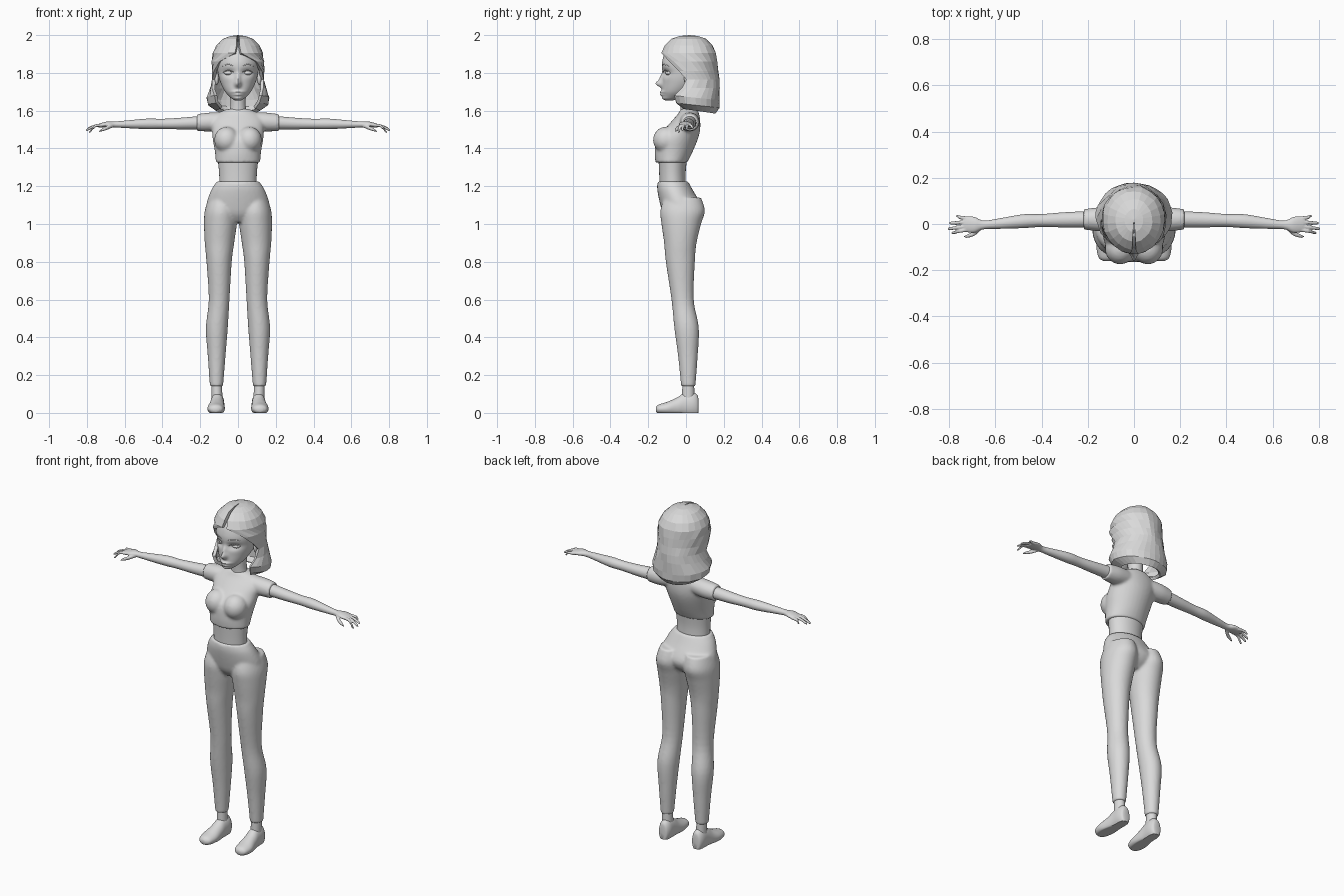
import bpy, bmesh, math, random
from mathutils import Vector

random.seed(4)
old = bpy.data.objects.get("Cube")
if old:
    bpy.data.objects.remove(old, do_unlink=True)

GREY = (0.7, 0.7, 0.7, 1)
clay = bpy.data.materials.new("plain_grey")
clay.use_nodes = True
clay.diffuse_color = GREY
clay.node_tree.nodes["Principled BSDF"].inputs["Base Color"].default_value = GREY


def finish(name, bm, smooth=True):
    """Turn a bmesh into a named object with the shared material."""
    bmesh.ops.recalc_face_normals(bm, faces=bm.faces)
    mesh = bpy.data.meshes.new(name)
    bm.to_mesh(mesh)
    bm.free()
    mesh.materials.append(clay)
    obj = bpy.data.objects.new(name, mesh)
    bpy.context.collection.objects.link(obj)
    if smooth:
        bpy.ops.object.select_all(action="DESELECT")
        obj.select_set(True)
        bpy.context.view_layer.objects.active = obj
        bpy.ops.object.shade_smooth_by_angle(angle=math.radians(50))
    return obj


def spline(rows, steps):
    """Catmull-Rom interpolation through rows of equal length."""
    pts = [Vector(r) for r in rows]
    out = []
    for i in range(len(pts) - 1):
        p0, p1, p2 = pts[max(i - 1, 0)], pts[i], pts[i + 1]
        p3 = pts[min(i + 2, len(pts) - 1)]
        for k in range(steps):
            t = k / steps
            out.append(p1 + (p2 - p0) * t / 2
                       + (p0 - p1 * 2.5 + p2 * 2 - p3 / 2) * t * t
                       + ((p1 - p2) * 3 + p3 - p0) * t ** 3 / 2)
    return out + [pts[-1]]


def loft(bm, rows, axis="z", sides=32, steps=5, flip=1):
    """Elliptical rings: position on axis, two centre values, two radii."""
    previous = None
    for t, a, b, ra, rb in spline(rows, steps):
        ring = []
        for i in range(sides):
            ang = math.tau * i / sides
            u, v = a + ra * math.cos(ang), b + rb * math.sin(ang)
            co = {"z": (u, v, t), "x": (t, u, v), "y": (u, t, v)}[axis]
            ring.append(bm.verts.new((co[0] * flip, co[1], co[2])))
        if previous:
            for i in range(sides):
                j = (i + 1) % sides
                bm.faces.new((previous[i], previous[j], ring[j], ring[i]))
        else:
            bm.faces.new(ring[::-1])
        previous = ring
    bm.faces.new(previous)


def ball(bm, centre, radii):
    made = bmesh.ops.create_uvsphere(bm, u_segments=24, v_segments=16, radius=1)
    for v in made["verts"]:
        v.co = Vector(centre) + Vector(c * r for c, r in zip(v.co, radii))


def blend(obj, size, rounds):
    """Fuse overlapping volumes into one soft skin."""
    mod = obj.modifiers.new("fuse", "REMESH")
    mod.mode, mod.voxel_size, mod.use_smooth_shade = "VOXEL", size, True
    mod = obj.modifiers.new("soften", "SMOOTH")
    mod.factor, mod.iterations = 0.5, rounds


SIDES = (("left", 1), ("right", -1))

# Cropped shirt with bust and sleeves
bm = bmesh.new()
loft(bm, [(1.325, 0, -.078, .118, .084), (1.38, 0, -.066, .122, .1),
          (1.45, 0, -.047, .134, .11), (1.5, 0, -.02, .138, .095),
          (1.55, 0, .002, .14, .073), (1.585, 0, .014, .11, .055),
          (1.608, 0, .016, .06, .045)])
for _, s in SIDES:
    ball(bm, (s * .06, -.105, 1.445), (.066, .07, .07))
    loft(bm, [(.07, .015, 1.545, .05, .048), (.15, .02, 1.54, .052, .05),
              (.218, .02, 1.537, .044, .045)], "x", flip=s)
blend(finish("shirt", bm), .008, 5)

# Trousers: hips and two legs
bm = bmesh.new()
loft(bm, [(1.225, 0, -.07, .112, .081), (1.18, 0, -.058, .142, .094),
          (1.1, 0, -.028, .168, .108), (1.05, 0, -.025, .15, .095),
          (1.01, 0, -.03, .07, .06)])
for _, s in SIDES:
    loft(bm, [(1.14, .085, -.018, .07, .098), (1.07, .09, -.018, .086, .118),
              (1, .093, -.025, .087, .105), (.9, .098, -.03, .078, .086),
              (.8, .1, -.03, .067, .077), (.6, .1, -.018, .055, .059),
              (.45, .112, .003, .058, .065), (.3, .113, .01, .047, .052),
              (.14, .114, .012, .035, .038)], flip=s)
blend(finish("trousers", bm), .008, 5)

# Bare midriff and neck
bm = bmesh.new()
loft(bm, [(1.19, 0, -.07, .098, .07), (1.27, 0, -.072, .1, .07),
          (1.35, 0, -.07, .108, .076)])
finish("midriff", bm)
bm = bmesh.new()
loft(bm, [(1.56, 0, .015, .06, .045), (1.62, 0, .012, .041, .041),
          (1.74, 0, .008, .045, .045)])
finish("neck", bm)

# Arms, hands, ankles and shoes
FINGERS = [(.024, .77, .034, 1.505), (.009, .8, .004, 1.5),
           (-.008, .805, -.02, 1.495), (-.024, .79, -.038, 1.485)]
for side, s in SIDES:
    bm = bmesh.new()
    loft(bm, [(.19, .02, 1.537, .036, .036), (.3, .018, 1.532, .033, .031),
              (.4, .015, 1.53, .028, .027), (.48, .012, 1.53, .03, .028),
              (.58, .002, 1.528, .023, .021), (.65, -.004, 1.527, .019, .016),
              (.69, -.003, 1.528, .034, .015), (.73, -.001, 1.522, .034, .011),
              (.74, -.001, 1.52, .028, .008)], "x", 24, flip=s)
    for base, x, y, z in FINGERS:
        mid = (base + y) / 2
        loft(bm, [(.715, base, 1.522, .009, .009), (.755, mid, 1.52, .008, .008),
                  (x - .008, y, z + .005, .007, .007), (x, y, z, .003, .003)],
             "x", 10, 3, s)
    loft(bm, [(.66, -.015, 1.522, .01, .01), (.69, -.04, 1.51, .011, .011),
              (.72, -.052, 1.498, .008, .008), (.735, -.055, 1.49, .003, .003)],
         "x", 10, 3, s)
    blend(finish(side + "_arm", bm), .0035, 3)

    bm = bmesh.new()
    loft(bm, [(.07, .111, .012, .029, .034), (.15, .113, .012, .028, .031)],
         flip=s)
    finish(side + "_ankle", bm)

    bm = bmesh.new()
    loft(bm, [(-.16, .117, .018, .015, .012), (-.145, .117, .02, .036, .024),
              (-.1, .116, .023, .046, .035), (-.05, .112, .03, .041, .05),
              (-.01, .11, .042, .037, .062), (.035, .109, .045, .036, .065),
              (.06, .109, .04, .027, .055), (.066, .109, .035, .014, .035)],
         "y", flip=s)
    for v in bm.verts:
        v.co.z = max(v.co.z, 0)
    finish(side + "_shoe", bm)

# Head, with the face shaped by soft bumps
BUMPS = [(0, 1.742, .011, .012, -.03), (0, 1.77, .009, .022, -.014),
         (0, 1.699, .02, .005, -.013), (0, 1.685, .016, .005, -.013),
         (0, 1.664, .025, .01, -.012), (.048, 1.8, .024, .014, .016),
         (-.048, 1.8, .024, .014, .016)]
bm = bmesh.new()
loft(bm, [(1.655, 0, -.08, .018, .022), (1.668, 0, -.068, .038, .048),
          (1.7, 0, -.046, .068, .08), (1.75, 0, -.018, .093, .107),
          (1.8, 0, -.004, .106, .122), (1.86, 0, 0, .112, .126),
          (1.92, 0, .006, .095, .11), (1.965, 0, .01, .05, .06)],
     sides=112, steps=11)
for v in bm.verts:
    x, y, z = v.co
    if y < -.03:
        for bx, bz, wx, wz, depth in BUMPS:
            fall = ((x - bx) / wx) ** 2 + ((z - bz) / wz) ** 2
            v.co.y += depth * math.exp(-fall / 2)
finish("head", bm)

# Eyes, lashes, brows and ears
for side, s in SIDES:
    bm = bmesh.new()
    ball(bm, (s * .049, -.088, 1.8), (.025, .022, .013))
    finish(side + "_eye", bm)
    for part, z, y, arch in (("lash", 1.803, -.112, .009), ("brow", 1.836, -.116, .008)):
        bm = bmesh.new()
        rows = []
        for k in range(5):
            t = k / 2 - 1
            thick = .003 - .002 * abs(t)
            rows.append((.051 + .03 * t, y + .017 * t + .008 * t * t,
                         z + arch * (1 - t * t), thick, thick))
        loft(bm, rows, "x", 8, 3, s)
        finish(side + "_" + part, bm)
    bm = bmesh.new()
    ball(bm, (s * .113, .012, 1.77), (.012, .022, .034))
    finish(side + "_ear", bm)

# Faceted bob: rows of height, depth centre, radii and front gap in degrees
HAIR = [(1.995, .015, .04, .05, 6), (1.98, .015, .08, .092, 5),
        (1.945, .015, .115, .127, 4), (1.905, .015, .134, .146, 7),
        (1.86, .018, .142, .148, 44), (1.81, .022, .139, .147, 66),
        (1.765, .028, .136, .147, 80), (1.72, .032, .147, .146, 68),
        (1.67, .035, .166, .144, 48), (1.63, .042, .16, .134, 46),
        (1.6, .05, .115, .105, 52)]
COLUMNS = 22
bm = bmesh.new()
pole = bm.verts.new((0, .02, 2))
previous = None
for z, cy, rx, ry, gap in HAIR:
    ring = []
    for i in range(COLUMNS + 1):
        t = i / COLUMNS
        ang = math.radians(gap + (360 - 2 * gap) * t)
        grow = 1 + random.uniform(-.02, .02)
        drop = .015 * math.cos(ang) if z < 1.7 else 0
        ring.append(bm.verts.new((rx * grow * math.sin(ang),
                                  cy - ry * grow * math.cos(ang), z + drop)))
    for i in range(COLUMNS):
        if previous:
            bm.faces.new((previous[i], previous[i + 1], ring[i + 1], ring[i]))
        else:
            bm.faces.new((pole, ring[i + 1], ring[i]))
    previous = ring
hair = finish("hair", bm, smooth=False)
shell = hair.modifiers.new("thickness", "SOLIDIFY")
shell.thickness, shell.offset = .018, -1
